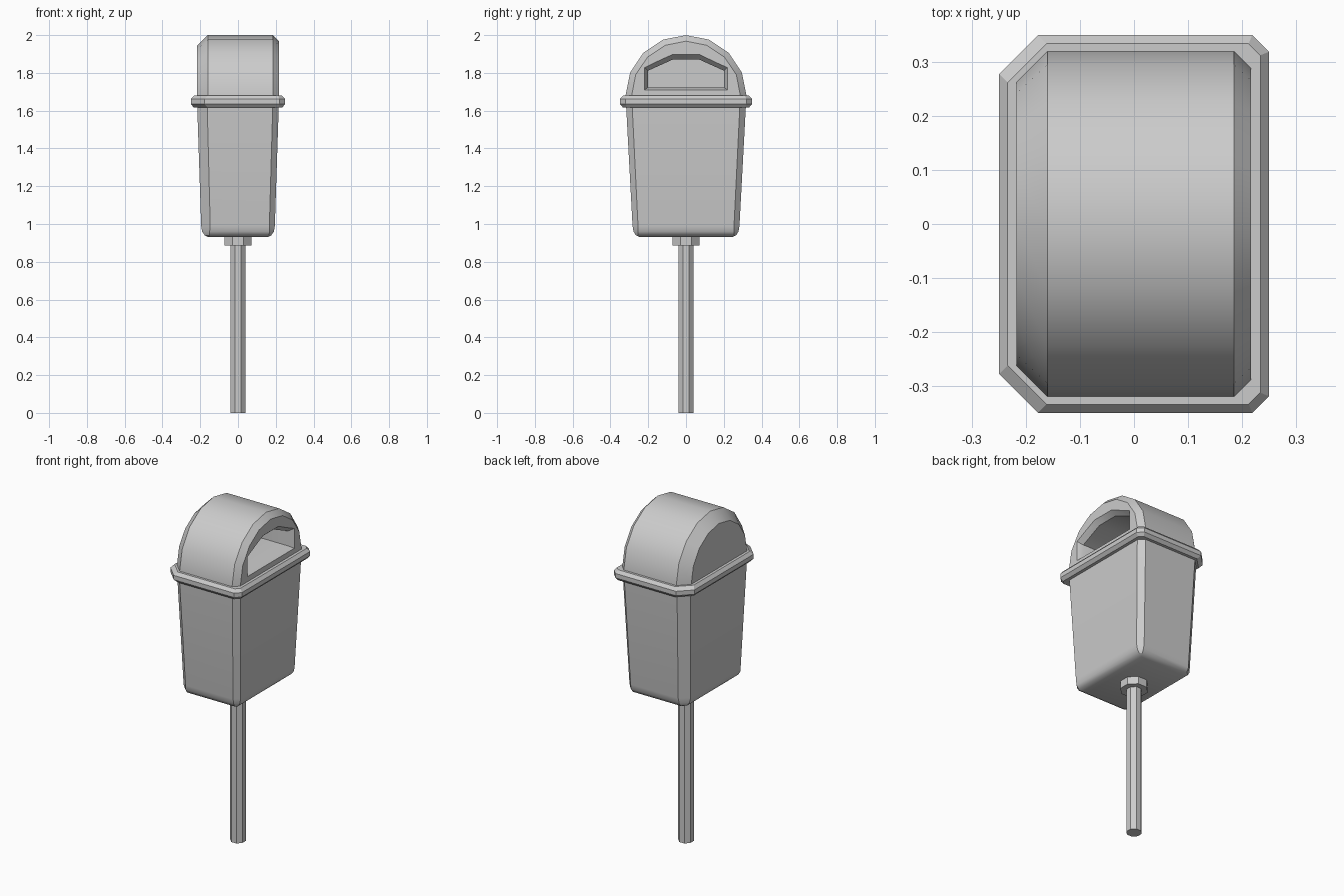
import bpy, bmesh, math

if "Cube" in bpy.data.objects:
    bpy.data.objects.remove(bpy.data.objects["Cube"])


def loft(name, rings):
    """Skin a stack of equal-length point rings and cap both ends."""
    bm = bmesh.new()
    vs = [[bm.verts.new(p) for p in ring] for ring in rings]
    n = len(vs[0])
    for a, b in zip(vs, vs[1:]):
        for i in range(n):
            j = (i + 1) % n
            bm.faces.new((a[i], a[j], b[j], b[i]))
    bm.faces.new(vs[0][::-1])
    bm.faces.new(vs[-1])
    bmesh.ops.recalc_face_normals(bm, faces=bm.faces)
    mesh = bpy.data.meshes.new(name)
    bm.to_mesh(mesh)
    bm.free()
    ob = bpy.data.objects.new(name, mesh)
    bpy.context.collection.objects.link(ob)
    return ob


def activate(ob):
    bpy.ops.object.select_all(action='DESELECT')
    ob.select_set(True)
    bpy.context.view_layer.objects.active = ob


def smooth(ob):
    activate(ob)
    bpy.ops.object.shade_smooth_by_angle(angle=math.radians(32))


def cut_rect(z, hx, hy, back, front):
    """Rectangle with wide corner cuts on -x and narrow ones on +x."""
    half = [(-hx, hy - back), (-hx + back, hy), (hx - front, hy), (hx, hy - front)]
    return [(x, y, z) for x, y in half] + [(x, -y, z) for x, y in reversed(half)]


def octagon(r, z, turn):
    return [(r * math.cos(math.radians(turn + 45 * i)),
             r * math.sin(math.radians(turn + 45 * i)), z) for i in range(8)]


# Post and its collar
loft("post", [octagon(0.043, z, 22.5) for z in (0, 0.90)])
loft("post_collar", [octagon(0.077, z, 22.5) for z in (0.885, 0.94)])

# Tapered bin body with rounded base
smooth(loft("bin_body", [
    cut_rect(0.930, 0.155, 0.245, 0.012, 0.003),
    cut_rect(0.940, 0.176, 0.265, 0.026, 0.012),
    cut_rect(0.960, 0.190, 0.278, 0.040, 0.023),
    cut_rect(0.990, 0.195, 0.283, 0.048, 0.029),
    cut_rect(1.625, 0.216, 0.317, 0.053, 0.032)]))

# Overhanging rim with bevelled edges
loft("rim", [cut_rect(z, 0.25 - d, 0.35 - d, 0.072, 0.031 - d * 0.6)
             for z, d in ((1.617, 0.016), (1.635, 0), (1.661, 0), (1.679, 0.016))])


# Barrel-shaped lid
def arch(x, r):
    pts = [(x, r * math.cos(math.pi * i / 8), 1.68 + r * math.sin(math.pi * i / 8))
           for i in range(9)]
    return [(x, r, 1.665)] + pts + [(x, -r, 1.665)]


lid = loft("lid", [arch(-0.218, 0.262), arch(-0.16, 0.32),
                   arch(0.185, 0.32), arch(0.217, 0.288)])


# Splayed opening cut into the right side of the lid
def slot(x, w, top_w, low, mid, top):
    half = [(w, low), (w, mid), (top_w, top)]
    return [(x, y, z) for y, z in half] + [(x, -y, z) for y, z in reversed(half)]


cutter = loft("opening_cutter", [slot(0.247, 0.236, 0.077, 1.697, 1.845, 1.922),
                                 slot(0.187, 0.202, 0.067, 1.723, 1.811, 1.872),
                                 slot(0.01, 0.202, 0.067, 1.723, 1.811, 1.872)])
cutter.hide_render = True
mod = lid.modifiers.new("opening", 'BOOLEAN')
mod.operation = 'DIFFERENCE'
mod.solver = 'EXACT'
mod.object = cutter
activate(lid)
bpy.ops.object.modifier_apply(modifier=mod.name)
bpy.data.objects.remove(cutter)
smooth(lid)
